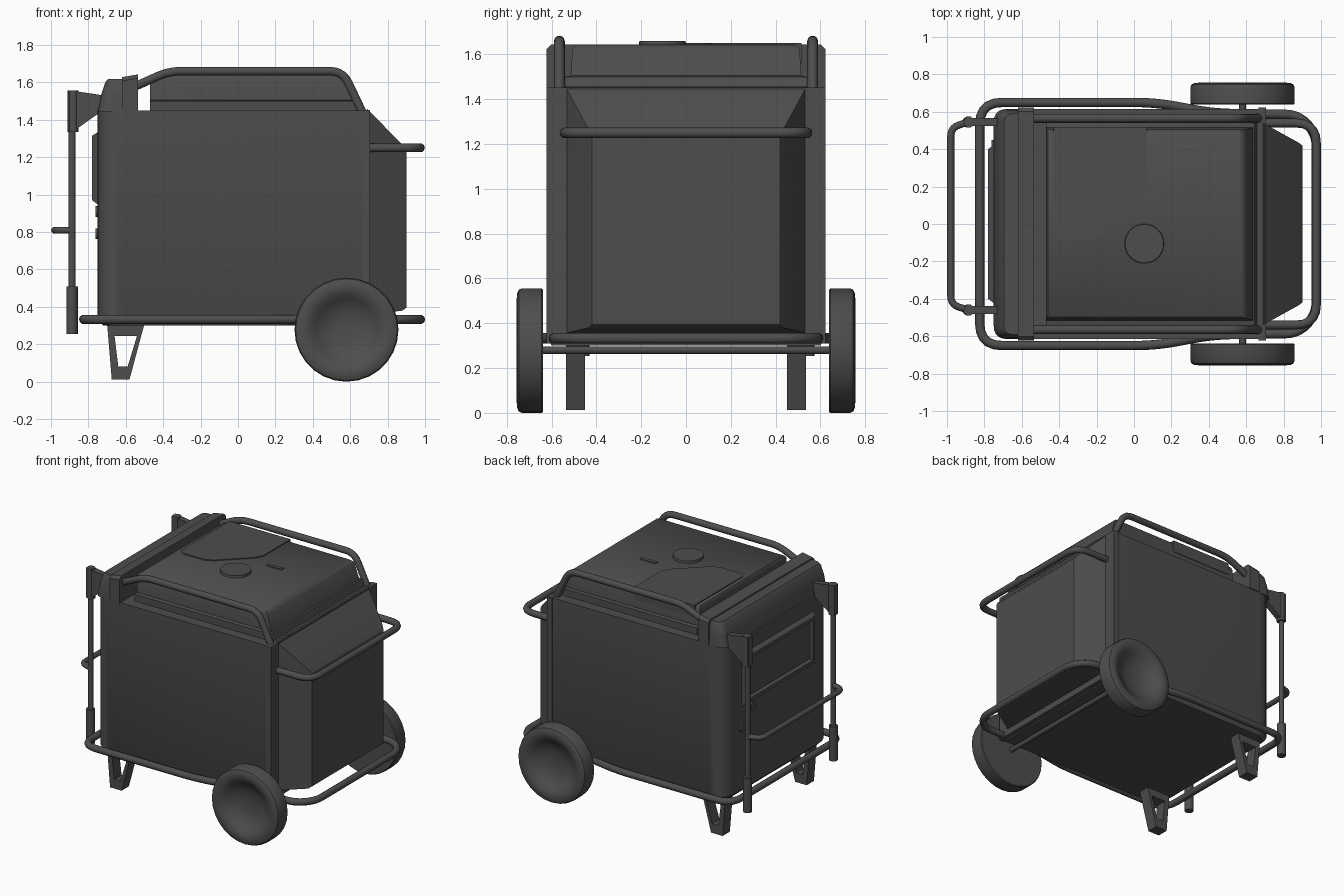
import bpy, bmesh, math
from mathutils import Vector, Matrix

if "Cube" in bpy.data.objects:
    bpy.data.objects.remove(bpy.data.objects["Cube"])

dark = bpy.data.materials.new("dark_grey")
dark.diffuse_color = (.075, .075, .075, 1)
dark.use_nodes = True
dark.node_tree.nodes["Principled BSDF"].inputs["Base Color"].default_value = dark.diffuse_color


def shade(ob, smooth=30):
    ob.data.materials.clear()
    ob.data.materials.append(dark)
    bpy.ops.object.select_all(action='DESELECT')
    ob.select_set(True)
    bpy.context.view_layer.objects.active = ob
    bpy.ops.object.shade_smooth_by_angle(angle=math.radians(smooth))
    return ob


def finish(name, bm, smooth=30):
    bmesh.ops.recalc_face_normals(bm, faces=bm.faces)
    me = bpy.data.meshes.new(name)
    bm.to_mesh(me)
    bm.free()
    ob = bpy.data.objects.new(name, me)
    bpy.context.collection.objects.link(ob)
    return shade(ob, smooth)


def loft(name, rings, smooth=30):
    """Skin between rings of equal point count, capped at both ends."""
    bm = bmesh.new()
    vs = [[bm.verts.new(p) for p in r] for r in rings]
    n = len(vs[0])
    for a, b in zip(vs, vs[1:]):
        for i in range(n):
            j = (i + 1) % n
            bm.faces.new((a[i], a[j], b[j], b[i]))
    bm.faces.new(vs[0])
    bm.faces.new(vs[-1])
    return finish(name, bm, smooth)


def rounded(pts, r, cyclic=False, steps=5):
    """Round the corners of a polyline."""
    pts = [Vector(p) for p in pts]
    out = []
    for i, p in enumerate(pts):
        if not cyclic and i in (0, len(pts) - 1):
            out.append(p)
            continue
        a, b = pts[i - 1] - p, pts[(i + 1) % len(pts)] - p
        d = min(r, a.length * .48, b.length * .48)
        s, e = p + a.normalized() * d, p + b.normalized() * d
        for k in range(steps + 1):
            t = k / steps
            out.append(s * (1 - t) ** 2 + p * 2 * t * (1 - t) + e * t * t)
    return out


def tube(name, pts, r, bend=0.1, cyclic=False):
    cu = bpy.data.curves.new(name, 'CURVE')
    cu.dimensions = '3D'
    cu.bevel_depth, cu.bevel_resolution, cu.use_fill_caps = r, 3, True
    path = rounded(pts, bend, cyclic)
    sp = cu.splines.new('POLY')
    sp.points.add(len(path) - 1)
    for q, p in zip(sp.points, path):
        q.co = (*p, 1)
    sp.use_cyclic_u = cyclic
    tmp = bpy.data.objects.new(name + "_path", cu)
    bpy.context.collection.objects.link(tmp)
    me = bpy.data.meshes.new_from_object(tmp.evaluated_get(bpy.context.evaluated_depsgraph_get()))
    bpy.data.objects.remove(tmp)
    ob = bpy.data.objects.new(name, me)
    bpy.context.collection.objects.link(ob)
    return shade(ob, 50)


def box(name, x0, x1, y0, y1, z0, z1):
    bm = bmesh.new()
    m = Matrix.Translation(((x0 + x1) / 2, (y0 + y1) / 2, (z0 + z1) / 2))
    bmesh.ops.create_cube(bm, size=1, matrix=m @ Matrix.Diagonal((x1 - x0, y1 - y0, z1 - z0, 1)))
    return finish(name, bm)


def plan(x0, x1, y, z, r=.13):
    """Plan outline whose left (-x) corners are rounded."""
    return rounded([(x1, -y, z), (x0, -y, z), (x0, y, z), (x1, y, z)], r)


def rect(x0, x1, y, z):
    return [(x0, -y, z), (x1, -y, z), (x1, y, z), (x0, y, z)]


def end_rect(x, y, z0, z1):
    return [(x, -y, z0), (x, y, z0), (x, y, z1), (x, -y, z1)]


def prism(name, prof, y0, y1):
    return loft(name, [[(x, y, z) for x, z in prof] for y in (y0, y1)])


def lathe(name, prof, x, y, z, sign, n):
    """Turn (radius, offset) points about the y axis."""
    rings = [[(x + r * math.cos(2 * math.pi * i / n), y + sign * o, z + r * math.sin(2 * math.pi * i / n))
              for i in range(n)] for r, o in prof]
    return loft(name, rings, 40)


# Main cabinet with rounded control end
loft("cabinet", [plan(-.72, .67, .60, .30), plan(-.75, .67, .615, .33), plan(-.75, .67, .615, 1.45)])
box("end_frame", .665, .705, -.622, .622, .31, 1.452)

# Tapered exhaust cover
loft("exhaust_cover", [end_rect(.69, .54, .355, 1.46), end_rect(.88, .435, .38, 1.265),
                       end_rect(.90, .42, .395, 1.235)], 15)

# Control end cap and cross bar
loft("control_cap", [plan(-.75, -.6, .615, 1.445), plan(-.733, -.6, .61, 1.53),
                     plan(-.71, -.6, .60, 1.60), plan(-.695, -.6, .59, 1.618)], 25)
loft("cross_bar", [[(-.62, y, 1.445), (-.535, y, 1.445), (-.535, y, 1.643 - d), (-.62, y, 1.628 - d)]
                   for y, d in ((-.622, .02), (-.602, 0), (.602, 0), (.622, .02))])

# Recessed control panel and knobs
loft("control_panel", [end_rect(-.74, .43, .94, 1.34), end_rect(-.78, .40, .97, 1.315),
                       end_rect(-.78, .375, .995, 1.29), end_rect(-.76, .365, 1.005, 1.28)], 15)
for i, (y, z) in enumerate([(.3, .91), (.42, .79)]):
    tube(f"knob_{i}", [(-.74, y, z), (-.762, y, z)], .03)

# Roof hood with stepped skirt
loft("roof_hood", [rect(-.47, .66, .54, 1.445), rect(-.47, .645, .54, 1.50), rect(-.47, .635, .515, 1.505),
                   rect(-.47, .60, .507, 1.62), rect(-.465, .585, .50, 1.635), rect(-.46, .56, .49, 1.643)], 40)
lid = [(-.43, .515), (.07, .515), (.07, .2), (.04, .14), (-.16, -.05), (-.22, -.08), (-.40, -.08), (-.43, -.05)]
loft("access_lid", [[(x, y, z) for x, y in lid] for z in (1.63, 1.65)])
box("lid_flap", -.43, .07, .49, .515, 1.56, 1.65)
box("gauge", .17, .295, .088, .115, 1.63, 1.649)
lathe_cap = bmesh.new()
bmesh.ops.create_cone(lathe_cap, cap_ends=True, segments=32, radius1=.107, radius2=.103, depth=.03,
                      matrix=Matrix.Translation((.055, -.105, 1.645)))
finish("fuel_cap", lathe_cap)

# Bumper tubes around the base and exhaust end
side = [(-.825, .65), (.12, .65), (.42, .592), (.88, .585), (.975, .48)]
loop = side + [(x, -y) for x, y in reversed(side)]
tube("base_bumper", [(x, y, .333) for x, y in loop], .025, .12, True)
tube("rear_handle", [(.66, -.54, 1.25), (.975, -.54, 1.25), (.975, .54, 1.25), (.66, .54, 1.25)], .024, .11)

# Axle between the wheels
tube("axle", [(.58, -.66, .28), (.58, .66, .28)], .018)

wheel = [(.06, 0), (.272, 0), (.278, .006), (.278, .095), (.272, .108), (.255, .116), (.225, .118),
         (.195, .108), (.165, .085), (.13, .06), (.07, .045), (.01, .042)]
foot = [(-.70, .31), (-.50, .31), (-.58, .012), (-.675, .012)]
hole = [(-.66, .245), (-.54, .245), (-.59, .08), (-.64, .08)]

for s, tag in ((-1, "front"), (1, "back")):
    # Roof rails
    rail = [(-.58, 1.565), (-.37, 1.66), (.56, 1.66), (.665, 1.44)]
    tube(f"roof_rail_{tag}", [(x, s * .565, z) for x, z in rail], .024, .07)
    # Dished wheels
    lathe(f"wheel_{tag}", wheel, .58, s * .638, .278, s, 28)
    # Open-frame feet
    bm = bmesh.new()
    rows = [[bm.verts.new((x, s * y, z)) for x, z in p] for y, p in
            ((.45, foot), (.535, foot), (.535, hole), (.45, hole))]
    for a, b in zip(rows, rows[1:] + rows[:1]):
        for i in range(4):
            j = (i + 1) % 4
            bm.faces.new((a[i], a[j], b[j], b[i]))
    finish(f"foot_{tag}", bm)

# Folding pull handle: brackets, rods, grips and cross loop
bracket = [(-.91, 1.558), (-.87, 1.553), (-.78, 1.54), (-.72, 1.53), (-.65, 1.545), (-.63, 1.53),
           (-.63, 1.475), (-.66, 1.46), (-.72, 1.45), (-.78, 1.41), (-.87, 1.345), (-.91, 1.335)]
for y, tag in ((-.46, "front"), (.545, "back")):
    prism(f"handle_bracket_{tag}", bracket, y - .022, y + .022)
    tube(f"handle_pivot_{tag}", [(-.882, y, 1.335), (-.882, y, 1.558)], .03)
    tube(f"handle_rod_{tag}", [(-.887, y, .48), (-.887, y, 1.36)], .019)
    tube(f"handle_grip_{tag}", [(-.887, y, .255), (-.887, y, .51)], .031)
tube("handle_loop", [(-.887, -.46, .81), (-.98, -.43, .81), (-.98, .515, .81), (-.887, .545, .81)], .019, .09)
